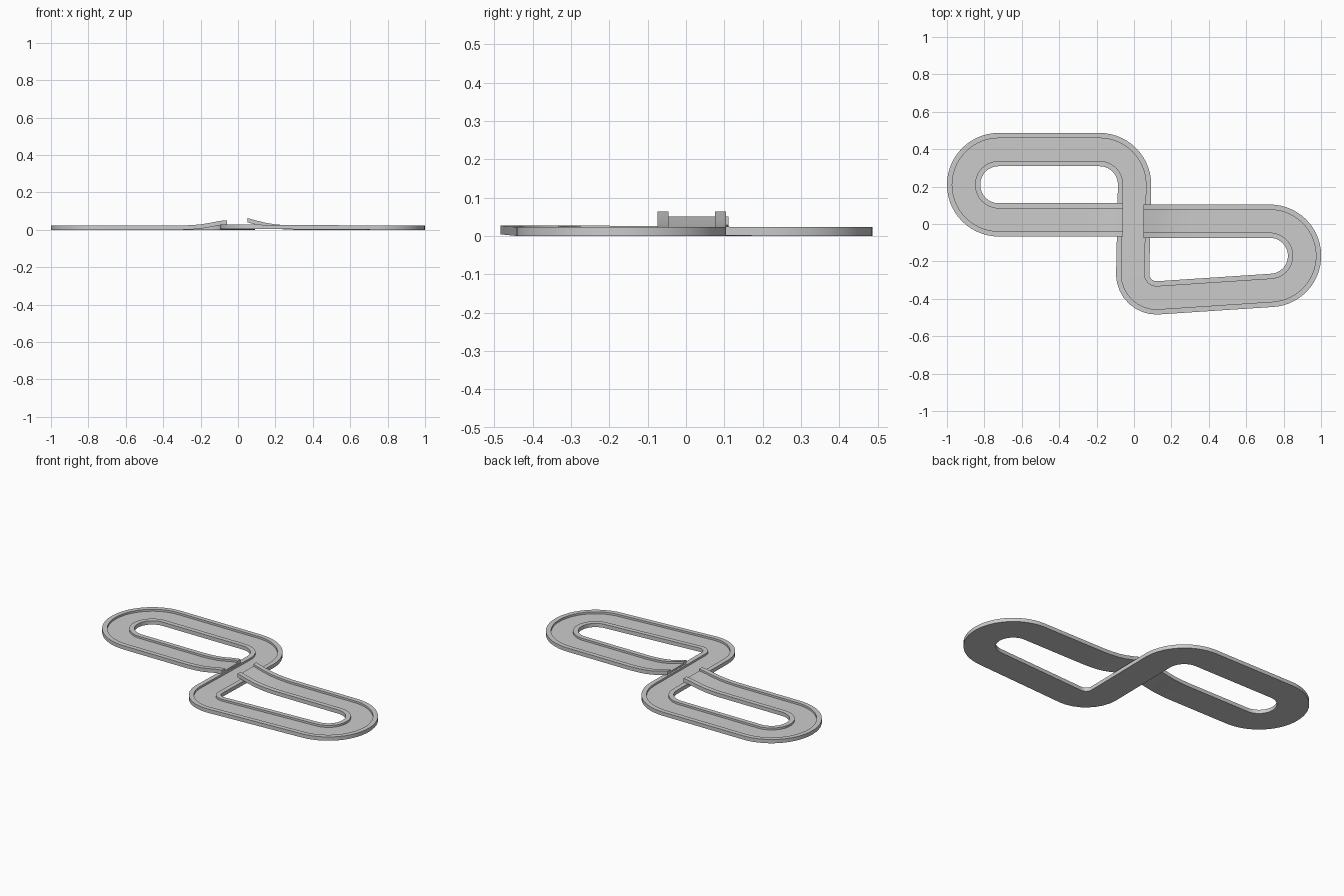
import bpy, bmesh, math
from mathutils import Vector

if "Cube" in bpy.data.objects:
    bpy.data.objects.remove(bpy.data.objects["Cube"])

HALF, RAIL = 0.089, 0.028      # half road width, kerb width
TOP, FLOOR = 0.023, 0.011      # kerb and road heights


def arc(cx, cy, r, a0, a1, n, lift=0.0):
    pts = []
    for i in range(n + 1):
        a = math.radians(a0 + (a1 - a0) * i / n)
        pts.append(Vector((cx + r * math.cos(a), cy + r * math.sin(a), lift)))
    return pts


def line(y, profile):
    return [Vector((x, y, z)) for x, z in profile]


# Centre line: take-off ramp, left loop, crossing, right loop, landing ramp
path = line(0.022, [(-0.06, 0.028), (-0.085, 0.026), (-0.11, 0.022), (-0.15, 0.014),
                    (-0.2, 0.006), (-0.25, 0.002), (-0.3, 0)])
path += arc(-0.723, 0.21, 0.188, 270, 90, 28)
path += arc(-0.185, 0.21, 0.188, 90, 0, 14)
path += arc(0.12, -0.268, 0.127, 181, 273, 8, 0.004)
path += arc(0.727, -0.17, 0.185, 273, 450, 28)
path += line(0.015, [(0.3, 0), (0.25, 0.002), (0.2, 0.006), (0.15, 0.014),
                     (0.1, 0.026), (0.05, 0.04)])

# U-shaped section: offset across the road, height
section = [(-HALF, 0), (-HALF, TOP), (-HALF + RAIL, TOP), (-HALF + RAIL, FLOOR),
           (HALF - RAIL, FLOOR), (HALF - RAIL, TOP), (HALF, TOP), (HALF, 0)]

bm = bmesh.new()
rings = []
for i, p in enumerate(path):
    before = path[max(i - 1, 0)].xy
    after = path[min(i + 1, len(path) - 1)].xy
    d_in, d_out = p.xy - before, after - p.xy
    d = Vector((0, 0))
    for v in (d_in, d_out):
        if v.length > 1e-6:
            d += v.normalized()
    d.normalize()
    normal = Vector((-d.y, d.x, 0))
    rings.append([bm.verts.new(p + normal * o + Vector((0, 0, h))) for o, h in section])

# Skin between sections and cap the two ramp ends
n = len(section)
for a, b in zip(rings, rings[1:]):
    for k in range(n):
        bm.faces.new((a[k], a[(k + 1) % n], b[(k + 1) % n], b[k]))
bm.faces.new(rings[0])
bm.faces.new(rings[-1])
bmesh.ops.recalc_face_normals(bm, faces=bm.faces)

mesh = bpy.data.meshes.new("race_track")
bm.to_mesh(mesh)
bm.free()
track = bpy.data.objects.new("race_track", mesh)
bpy.context.collection.objects.link(track)
bpy.context.view_layer.objects.active = track
track.select_set(True)
bpy.ops.object.shade_smooth_by_angle(angle=math.radians(30))
